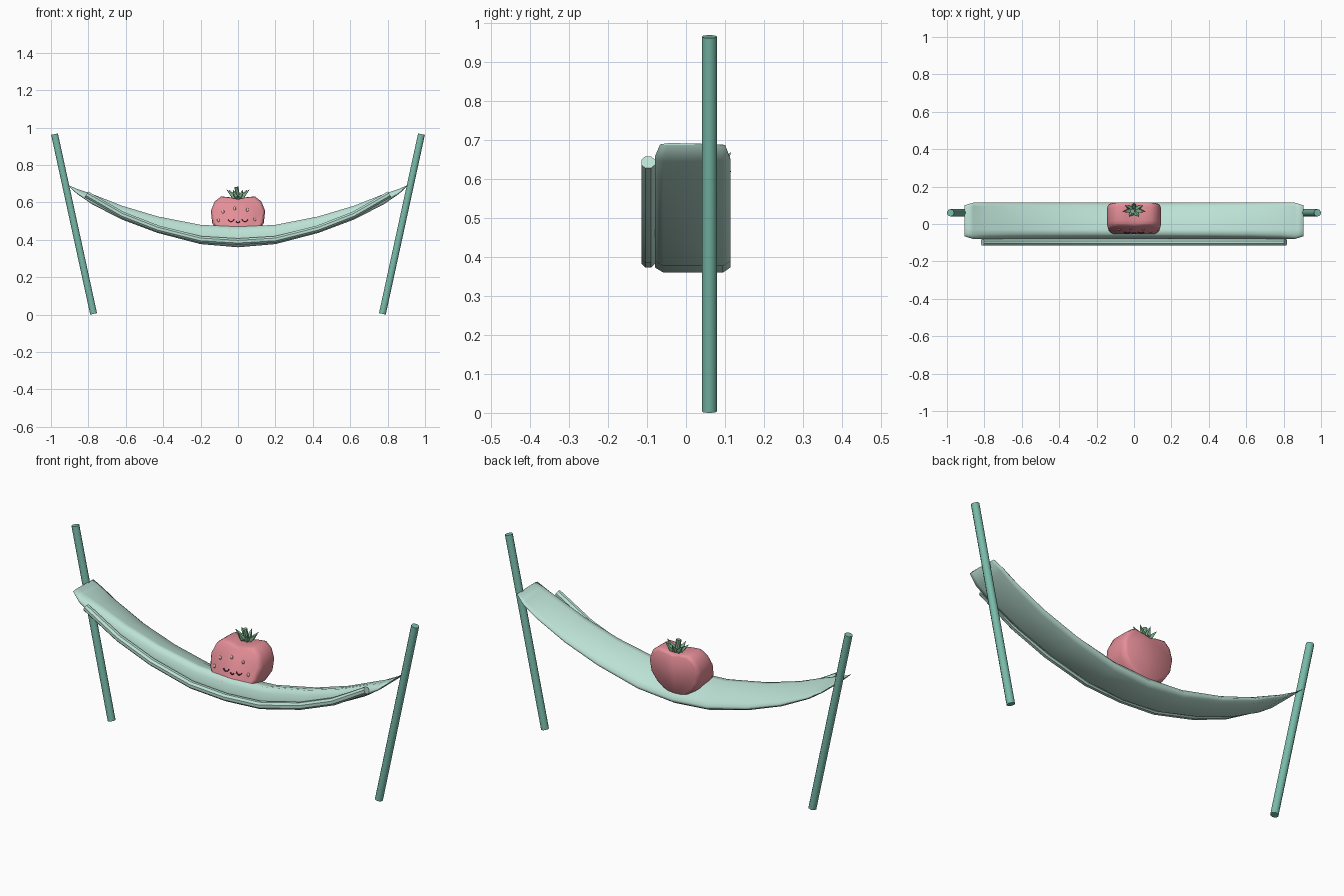
import bpy, bmesh, math
from mathutils import Vector

if "Cube" in bpy.data.objects:
    bpy.data.objects.remove(bpy.data.objects["Cube"])


def material(name, rgb):
    m = bpy.data.materials.new(name)
    m.diffuse_color = (*rgb, 1)
    m.use_nodes = True
    m.node_tree.nodes["Principled BSDF"].inputs["Base Color"].default_value = m.diffuse_color
    return m


MINT = material("mint_cloth", (0.50, 0.75, 0.66))
TEAL = material("teal_pole", (0.19, 0.50, 0.40))
PINK = material("berry_pink", (0.78, 0.27, 0.31))
GREEN = material("leaf_green", (0.23, 0.48, 0.29))
SEED = material("seed_cream", (0.85, 0.55, 0.45))
DARK = material("face_dark", (0.10, 0.03, 0.05))


def loft(name, rings, mat, angle=40):
    """Skin a list of equal-sized point rings, with capped ends."""
    bm = bmesh.new()
    vs = [[bm.verts.new(p) for p in r] for r in rings]
    n = len(vs[0])
    for a, b in zip(vs, vs[1:]):
        for i in range(n):
            j = (i + 1) % n
            bm.faces.new((a[i], a[j], b[j], b[i]))
    bm.faces.new(vs[0][::-1])
    bm.faces.new(vs[-1])
    bmesh.ops.recalc_face_normals(bm, faces=bm.faces)
    me = bpy.data.meshes.new(name)
    bm.to_mesh(me)
    bm.free()
    ob = bpy.data.objects.new(name, me)
    bpy.context.collection.objects.link(ob)
    me.materials.append(mat)
    bpy.ops.object.select_all(action='DESELECT')
    ob.select_set(True)
    bpy.context.view_layer.objects.active = ob
    bpy.ops.object.shade_smooth_by_angle(angle=math.radians(angle))
    return ob


def tube(name, path, radii, mat, sides=8):
    """Round tube through the path points."""
    path = [Vector(p) for p in path]
    rings = []
    for i, p in enumerate(path):
        t = (path[min(i + 1, len(path) - 1)] - path[max(i - 1, 0)]).normalized()
        ref = Vector((0, 1, 0)) if abs(t.y) < 0.9 else Vector((1, 0, 0))
        u = t.cross(ref).normalized()
        v = t.cross(u)
        r = radii[i] if isinstance(radii, (list, tuple)) else radii
        rings.append([p + r * (u * math.cos(a) + v * math.sin(a))
                      for a in (math.tau * (k + .5) / sides for k in range(sides))])
    return loft(name, rings, mat)


# leaning poles
for side, s in (("left", -1), ("right", 1)):
    tube(side + "_pole", [(s * .772, .06, .004), (s * .981, .06, .965)], .0195, TEAL, 10)

# sagging cloth: stations (x, bottom z, top z), mirrored in x
half = [(0, .36, .47), (.2, .377, .48), (.43, .437, .525), (.62, .508, .582),
        (.78, .59, .645), (.86, .645, .672), (.905, .686, .692)]
stations = [(-x, b, t) for x, b, t in half[:0:-1]] + half
section = [(-.058, 0), (.02, 0), (.095, 0), (.114, .12), (.114, .25), (.095, .45),
           (.03, .8), (-.03, .97), (-.055, 1), (-.068, .75), (-.08, .45), (-.08, .12)]
rings = []
for x, b, t in stations:
    w = .86 if abs(x) > .9 else 1
    rings.append([(x, .017 + (y - .017) * w, b + (t - b) * f) for y, f in section])
loft("hammock_cloth", rings, MINT, 180)

# rolled front hem
hem = [(0, .39), (.2, .402), (.43, .46), (.62, .534), (.81, .643)]
hem = [(-x, z) for x, z in hem[:0:-1]] + hem
tube("front_hem", [(x, -.097, z) for x, z in hem], .019, MINT)

# strawberry body: heart outline lofted front to back, leaning back
heart = [(0, .618), (.04, .627), (.09, .632), (.125, .605), (.145, .555),
         (.138, .49), (.11, .445), (.06, .405), (0, .385)]
heart += [(-x, z) for x, z in heart[-2:0:-1]]


def lean(y, z):
    f = (y + .03) / .138
    return y + (.3 - .2 * f) * (z - .55)


rings = []
for y, w in ((-.03, .9), (-.02, .97), (0, 1), (.08, 1), (.1, .96), (.108, .88)):
    pts = [(x * w, .53 + (z - .53) * w) for x, z in heart]
    rings.append([(x, lean(y, z), z) for x, z in pts])
loft("berry_body", rings, PINK, 50)

# leafy cap and stem
for k in range(7):
    a = math.tau * k / 7 + math.pi / 2
    c, s = math.cos(a), math.sin(a)
    tube(f"cap_leaf_{k}", [(0, .075, .622), (.028 * c, .075 + .02 * s, .634),
                           (.062 * c, .075 + .04 * s, .668)], [.008, .014, .001], GREEN, 4)
tube("berry_stem", [(0, .075, .62), (-.008, .068, .682)], .012, GREEN)


def bead(name, x, z, y, size, mat):
    bpy.ops.mesh.primitive_uv_sphere_add(segments=8, ring_count=6, location=(x, y, z))
    ob = bpy.context.object
    ob.name = name
    ob.scale = size
    ob.data.materials.append(mat)
    bpy.ops.object.shade_smooth()


# seeds on the front
for i, (x, z) in enumerate([(-.08, .55), (-.018, .567), (.05, .56), (.09, .51),
                            (-.105, .505), (-.045, .445), (.035, .435)]):
    bead(f"seed_{i}", x, z, lean(-.031, z), (.007, .005, .010), SEED)

# closed eyes and smile
def arc(name, cx, cz, r):
    pts = []
    for k in range(7):
        a = math.pi * (1.1 + .8 * k / 6)
        z = cz + r * math.sin(a)
        pts.append((cx + r * math.cos(a), lean(-.032, z), z))
    tube(name, pts, .003, DARK, 6)


arc("left_eye", -.037, .514, .016)
arc("right_eye", .037, .514, .016)
arc("smile", 0, .502, .010)
